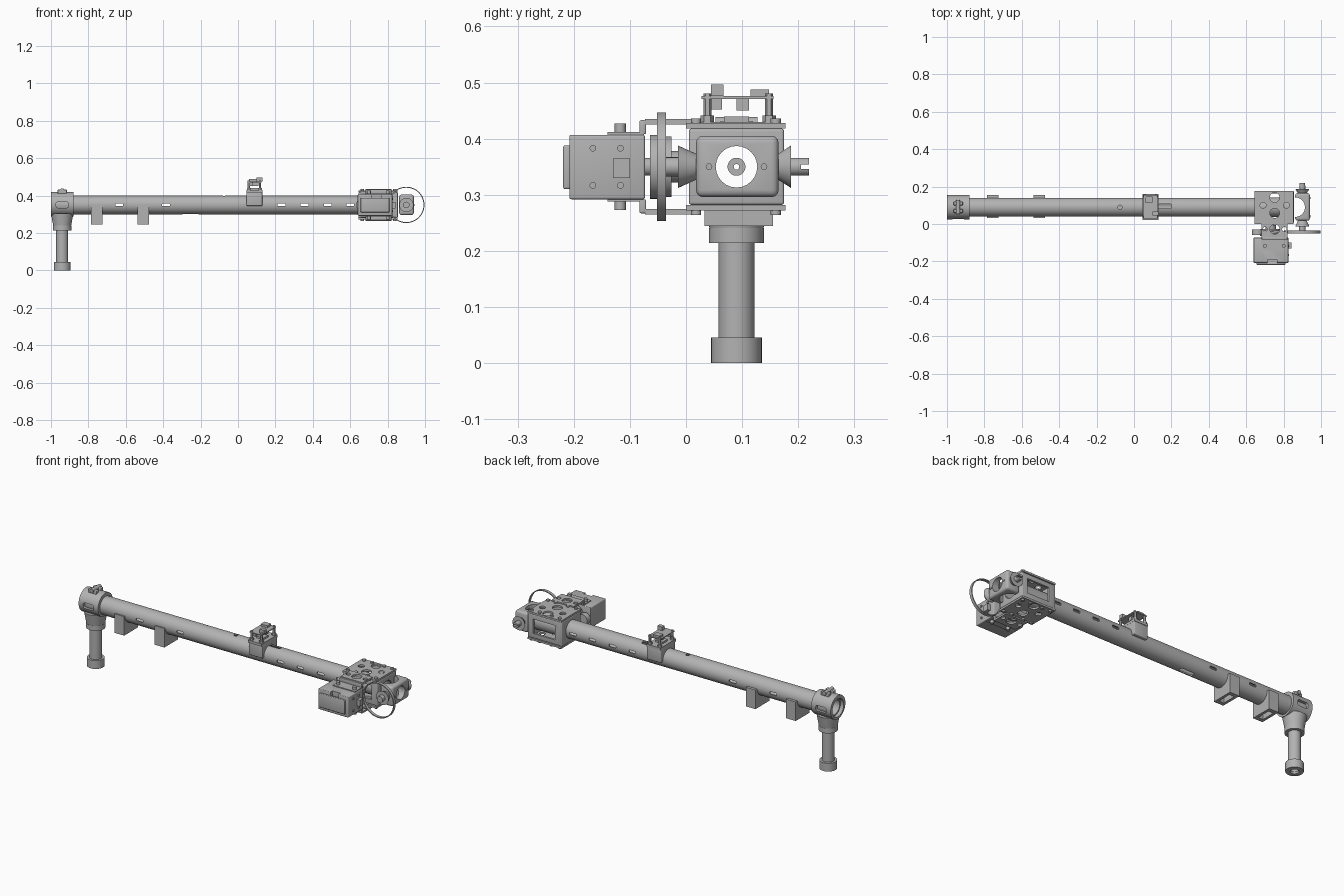
import bpy, math
from mathutils import Vector

if "Cube" in bpy.data.objects:
    bpy.data.objects.remove(bpy.data.objects["Cube"], do_unlink=True)

grey = bpy.data.materials.new("plain grey")
grey.use_nodes = True
colour = (0.45, 0.45, 0.45, 1)
grey.diffuse_color = colour
grey.node_tree.nodes["Principled BSDF"].inputs["Base Color"].default_value = colour

Y, Z = 0.09, 0.35          # main tube axis
ROT = {"x": (0, math.pi / 2, 0), "y": (math.pi / 2, 0, 0), "z": (0, 0, 0)}


def finish(name, bevel=0, segments=3):
    o = bpy.context.object
    o.name = name
    bpy.ops.object.transform_apply(location=False, rotation=True, scale=True)
    o.data.materials.append(grey)
    if bevel:
        m = o.modifiers.new("Bevel", "BEVEL")
        m.width, m.segments = bevel, segments
        bpy.ops.object.modifier_apply(modifier=m.name)
    bpy.ops.object.shade_smooth_by_angle(angle=math.radians(35))
    return o


def box(name, x, y, z, bevel=0):
    """Box from its (min, max) extent on each axis."""
    lo, hi = Vector((x[0], y[0], z[0])), Vector((x[1], y[1], z[1]))
    bpy.ops.mesh.primitive_cube_add(size=1, location=(lo + hi) / 2)
    bpy.context.object.scale = hi - lo
    return finish(name, bevel)


def rod(name, axis, centre, r, length, r2=None, sides=40):
    bpy.ops.mesh.primitive_cone_add(vertices=sides, radius1=r, radius2=r if r2 is None else r2,
                                    depth=length, location=centre, rotation=ROT[axis])
    return finish(name)


def slot(axis, centre, long, wide, deep):
    """Rounded slot cutter, long in x and deep along the axis."""
    size = (long, deep, wide) if axis == "y" else (long, wide, deep)
    ext = [(c - s / 2, c + s / 2) for c, s in zip(centre, size)]
    return box("cutter", *ext, bevel=wide * 0.3)


def cut(target, *cutters):
    bpy.context.view_layer.objects.active = target
    for c in cutters:
        c.hide_render = True
        m = target.modifiers.new("Cut", "BOOLEAN")
        m.operation, m.solver, m.object = "DIFFERENCE", "EXACT", c
        bpy.ops.object.modifier_apply(modifier=m.name)
        bpy.data.objects.remove(c, do_unlink=True)
    bpy.ops.object.select_all(action="DESELECT")
    target.select_set(True)
    bpy.ops.object.shade_smooth_by_angle(angle=math.radians(35))
    return target


def hole(axis, centre, r, length=0.3):
    return rod("cutter", axis, centre, r, length, sides=24)


# Main tube with side slots, top openings and a bottom slot
tube = rod("main_tube", "x", (-0.155, Y, Z), 0.05, 1.65, sides=64)
cut(tube, hole("x", (-0.155, Y, Z), 0.043, 2),
    *[slot("y", (x, Y, Z), 0.042, 0.014, 0.2) for x in (-0.635, -0.385, 0.233, 0.356, 0.48, 0.6)],
    hole("z", (-0.075, Y, 0.4), 0.011, 0.06),
    slot("z", (0.165, Y + 0.005, 0.4), 0.07, 0.026, 0.06),
    slot("z", (-0.255, Y, 0.3), 0.085, 0.03, 0.06))

# End tee, collar, leg and foot
LX = -0.94
tee = rod("tee_sleeve", "x", (LX, Y, 0.354), 0.065, 0.12, sides=64)
cut(tee, hole("x", (LX, Y, Z), 0.05, 0.4), slot("y", (LX, Y, Z), 0.065, 0.032, 0.3))
saddle = rod("leg_saddle", "z", (LX, Y, 0.272), 0.048, 0.065, 0.06)
cut(saddle, hole("x", (LX, Y, Z), 0.055))
rod("leg_collar", "z", (LX, Y, 0.2275), 0.049, 0.027)
leg = cut(rod("leg", "z", (LX, Y, 0.13), 0.032, 0.24), hole("z", (LX, Y, 0), 0.02, 0.2))
cut(rod("foot_cap", "z", (LX, Y, 0.023), 0.045, 0.046), hole("z", (LX, Y, 0), 0.022, 0.2))
for s in (-1, 1):
    box("clamp_ear", (LX - 0.025, LX + 0.025), sorted((Y + s * 0.01, Y + s * 0.03)), (0.405, 0.432), 0.004)
rod("clamp_bolt", "y", (LX, Y, 0.428), 0.011, 0.075, sides=16)
pin = rod("centre_boss", "x", (LX, Y, Z), 0.016, 0.02)
cut(pin, hole("x", (LX, Y, Z), 0.005))

# Hollow saddle blocks under the tube
for x in (-0.755, -0.507):
    block = box("saddle_block", (x - 0.03, x + 0.03), (0.033, 0.155), (0.244, 0.35))
    cut(block, hole("x", (x, Y, Z), 0.05),
        box("cutter", (x - 0.015, x + 0.015), (0.055, 0.133), (0.2, 0.35)))

# Sensor clamp
SX = 0.088
clamp = box("sensor_clamp", (SX - 0.043, SX + 0.043), (0.03, 0.158), (0.345, 0.418), 0.004)
cut(clamp, hole("x", (SX, Y, Z), 0.05))
box("sensor_base", (SX - 0.043, SX + 0.043), (0.022, 0.16), (0.416, 0.43))
box("sensor_board", (SX - 0.038, SX + 0.038), (0.028, 0.156), (0.471, 0.476))
for x in (SX - 0.03, SX + 0.03):
    for y in (0.038, 0.148):
        rod("board_standoff", "z", (x, y, 0.452), 0.007, 0.058, sides=6)
        rod("standoff_nut", "z", (x, y, 0.434), 0.012, 0.014, sides=6)
for name, x, y, z in (
        ("tall_connector", (0.1, 0.13), (0.045, 0.067), (0.476, 0.497)),
        ("flat_chip", (0.06, 0.1), (0.115, 0.148), (0.476, 0.488)),
        ("lower_connector", (0.07, 0.11), (0.09, 0.112), (0.45, 0.471)),
        ("side_connector", (0.05, 0.08), (0.04, 0.064), (0.452, 0.471)),
        ("base_chip", (0.065, 0.11), (0.068, 0.112), (0.43, 0.44))):
    box(name, x, y, z)

# Gearbox frame: end plates, side plates, top and bottom plates
GX = 0.752
for x in (0.651, 0.847):
    plate = box("end_plate", (x - 0.008, x + 0.008), (0.005, 0.175), (0.282, 0.418), 0.005)
    cut(plate, hole("x", (x, Y, Z), 0.044 if x > GX else 0.05))
for y in (0.011, 0.169):
    plate = box("side_plate", (0.65, 0.85), (y - 0.006, y + 0.006), (0.284, 0.416), 0.004)
    cut(plate, box("cutter", (0.685, 0.82), (y - 0.02, y + 0.02), (0.31, 0.39)))
cut(rod("inner_sleeve", "x", (GX, Y, Z), 0.052, 0.19), hole("x", (GX, Y, Z), 0.043))
for s in (-1, 1):
    z = Z + s * 0.073
    plate = box("cover_plate", (0.645, 0.853), (0.0, 0.177), (z - 0.005, z + 0.005))
    cut(plate, *[hole("z", (GX, y, z), 0.026, 0.03) for y in (0.058, 0.142)],
        *[hole("z", (x, y, z), 0.016, 0.03) for x in (0.69, 0.815) for y in (0.1,)])
    for x in (0.665, 0.715, 0.79, 0.838):
        for y in (0.018, 0.16):
            rod("plate_screw", "z", (x, y, z + s * 0.007), 0.009, 0.012, sides=12)
    # Motor arm stepping down onto the motor
    z2 = Z + s * 0.08
    arm = box("motor_arm", (0.683, 0.82), (-0.073, 0.012), (z2 - 0.005, z2 + 0.005))
    cut(arm, hole("z", (GX, -0.028, z2), 0.026, 0.03),
        hole("z", (0.7, -0.028, z2), 0.012, 0.03), hole("z", (0.804, -0.028, z2), 0.012, 0.03))
    box("arm_step", (0.683, 0.82), (-0.083, -0.071), sorted((Z + s * 0.058, Z + s * 0.083)), 0.003)
    box("motor_tab", (0.683, 0.82), (-0.14, -0.075), sorted((Z + s * 0.052, Z + s * 0.062)))
    for x in (0.7, 0.8):
        rod("motor_screw", "z", (x, -0.117, Z + s * 0.066), 0.01, 0.022, sides=12)

# Motor with face details
motor = box("motor_body", (0.64, 0.825), (-0.208, -0.073), (0.292, 0.407), 0.004)
cut(motor, box("cutter", (0.715, 0.765), (-0.23, -0.19), (0.38, 0.43)))
box("motor_end_cap", (0.655, 0.81), (-0.219, -0.205), (0.31, 0.388), 0.004)
for y in (-0.166, -0.117):
    for z in (0.317, 0.383):
        rod("side_screw", "x", (0.826, y, z), 0.006, 0.008, sides=12)
box("cable_socket", (0.82, 0.842), (-0.13, -0.1), (0.33, 0.365))

# Drive pulley and shaft
for y, r in ((-0.058, 0.057), (-0.045, 0.044), (-0.032, 0.054)):
    rod("drive_pulley", "y", (0.73, y, Z), r, 0.012)
rod("drive_hub", "y", (0.73, -0.02, Z), 0.028, 0.03)
rod("drive_shaft", "y", (0.73, -0.02, Z), 0.016, 0.11)
rod("idler_pulley", "y", (0.66, -0.045, Z), 0.03, 0.03)

# Thin hoop around the joint axis
HX = 0.9
hoop = rod("hoop", "y", (HX, -0.044, Z), 0.097, 0.016, sides=72)
cut(hoop, rod("cutter", "y", (HX, -0.044, Z), 0.092, 0.1, sides=72))

# Tilting end joint: flat face with a curved hollow behind
joint = box("end_joint", (0.862, 0.94), (0.018, 0.165), (0.296, 0.405), 0.012)
cut(joint, rod("cutter", "z", (0.862, Y, Z), 0.052, 0.3, sides=48), hole("x", (HX, Y, Z), 0.037))
for y in (0.041, 0.139):
    rod("joint_screw", "x", (0.941, y, Z), 0.006, 0.006, sides=12)
rod("front_hub", "y", (HX, 0.003, Z), 0.022, 0.035, 0.038)
rod("front_pin", "y", (HX, -0.012, Z), 0.017, 0.05)
rod("rear_hub", "y", (HX, 0.175, Z), 0.038, 0.025, 0.022)
cut(rod("rear_pin", "y", (HX, 0.197, Z), 0.016, 0.044),
    box("cutter", (HX - 0.03, HX + 0.03), (0.205, 0.23), (Z - 0.004, Z + 0.004)))
